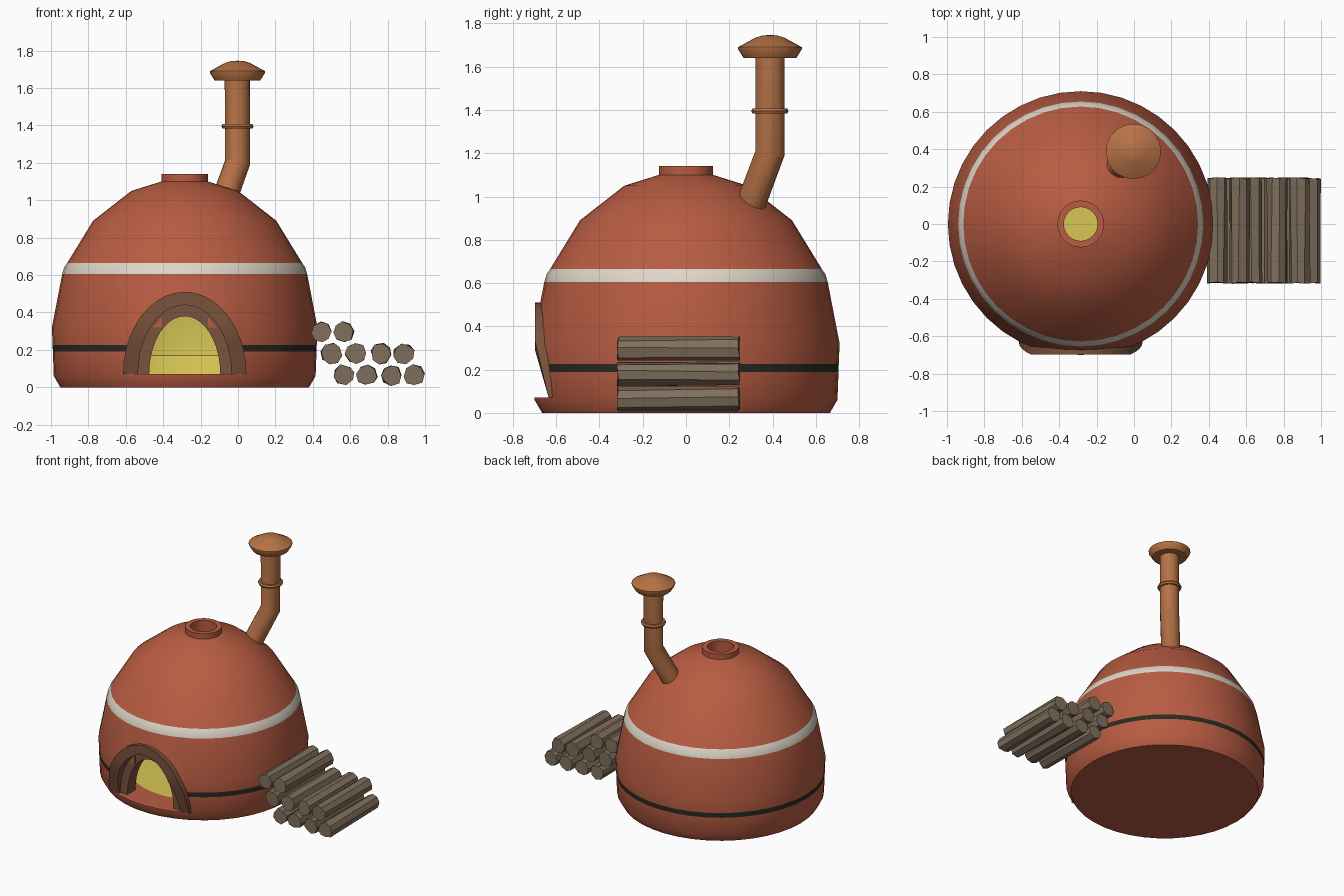
import bpy, bmesh, math, random
from mathutils import Vector, Matrix

random.seed(4)
cube = bpy.data.objects.get("Cube")
if cube:
    bpy.data.objects.remove(cube, do_unlink=True)

CX = -0.285      # centre of the dome in x
SILL = 0.07      # height of the doorway floor


def material(name, rgb):
    lin = [((c / 255 + 0.055) / 1.055) ** 2.4 for c in rgb] + [1]
    m = bpy.data.materials.new(name)
    m.use_nodes = True
    m.diffuse_color = lin
    m.node_tree.nodes["Principled BSDF"].inputs["Base Color"].default_value = lin
    return m


clay = material("clay red", (184, 92, 66))
cream = material("cream band", (222, 214, 200))
black = material("black band", (42, 42, 34))
glow = material("glowing yellow", (215, 198, 84))
copper = material("copper", (182, 114, 70))
timber = material("door timber", (122, 82, 60))
bark = material("log wood", (128, 111, 92))


def finish(name, bm, mats, smooth=None):
    bmesh.ops.remove_doubles(bm, verts=bm.verts, dist=1e-5)
    bmesh.ops.recalc_face_normals(bm, faces=bm.faces)
    mesh = bpy.data.meshes.new(name)
    bm.to_mesh(mesh)
    bm.free()
    for m in mats:
        mesh.materials.append(m)
    ob = bpy.data.objects.new(name, mesh)
    bpy.context.collection.objects.link(ob)
    if smooth:
        soften(ob, smooth)
    return ob


def activate(ob):
    bpy.ops.object.select_all(action='DESELECT')
    ob.select_set(True)
    bpy.context.view_layer.objects.active = ob


def soften(ob, degrees):
    activate(ob)
    bpy.ops.object.shade_smooth_by_angle(angle=math.radians(degrees))


def lathe(name, profile, centre, segs, mats, rule=None, smooth=35):
    """Revolve (radius, height) points; rule picks a slot per strip."""
    bm = bmesh.new()
    rings = []
    for r, z in profile:
        if r == 0:
            rings.append([bm.verts.new((*centre, z))] * segs)
            continue
        angles = [math.tau * i / segs for i in range(segs)]
        rings.append([bm.verts.new((centre[0] + r * math.cos(a),
                                    centre[1] + r * math.sin(a), z)) for a in angles])
    for k, (low, high) in enumerate(zip(rings, rings[1:])):
        for i in range(segs):
            j = (i + 1) % segs
            quad = list(dict.fromkeys((low[i], low[j], high[j], high[i])))
            f = bm.faces.new(quad)
            f.material_index = rule(k) if rule else 0
    return finish(name, bm, mats, smooth)


def arch_point(half, height, t, y):
    return (CX + half * math.cos(t), y, SILL + height * math.sin(t))


def prism(name, points, depth, mat):
    """Extrude a flat outline along +y."""
    bm = bmesh.new()
    face = bm.faces.new([bm.verts.new(p) for p in points])
    new = bmesh.ops.extrude_face_region(bm, geom=[face])["geom"]
    bmesh.ops.translate(bm, vec=(0, depth, 0),
                        verts=[v for v in new if isinstance(v, bmesh.types.BMVert)])
    return finish(name, bm, [mat] if mat else [])


def arch(name, outer, inner, front, back, steps=20):
    """Elliptical door surround with a four sided section."""
    bm = bmesh.new()
    sections = []
    for i in range(steps + 1):
        t = math.pi * i / steps
        sections.append([bm.verts.new(arch_point(*size, t, y)) for size, y in
                         ((outer, front(t)), (inner, front(t)), (inner, back), (outer, back))])
    for a, b in zip(sections, sections[1:]):
        for i in range(4):
            j = (i + 1) % 4
            bm.faces.new((a[i], a[j], b[j], b[i]))
    bm.faces.new(sections[0])
    bm.faces.new(sections[-1])
    return finish(name, bm, [timber], 35)


# Oven shell: outside, vent collar, then back down the inside to the floor
outside = [(0, 0), (.665, 0), (.70, .06), (.705, .19), (.706, .225), (.71, .32),
           (.655, .605), (.645, .64), (.628, .665), (.49, .89), (.285, 1.05), (.125, 1.10)]
collar = [(.125, 1.14), (.09, 1.14), (.09, 1.04)]
inside = [(.24, .98), (.42, .84), (.56, .6), (.61, .32), (.6, .17), (.56, .13),
          (.5, SILL), (0, SILL)]
first_inner = len(outside) + len(collar) - 1


def shell_colour(k):
    if k >= first_inner:
        return 3
    return {3: 2, 6: 1, 7: 1}.get(k, 0)


dome = lathe("oven_dome", outside + collar + inside, (CX, 0), 40,
             [clay, cream, black, glow], shell_colour, None)

# Doorway opening cut through the front wall
outline = [arch_point(.29, .40, math.pi * i / 20, -1) for i in range(21)]
cutter = prism("door_cutter", outline, .8, None)
cutter.hide_render = True
activate(dome)
cut = dome.modifiers.new("doorway", 'BOOLEAN')
cut.operation = 'DIFFERENCE'
cut.solver = 'EXACT'
cut.object = cutter
bpy.ops.object.modifier_apply(modifier=cut.name)
bpy.data.objects.remove(cutter, do_unlink=True)
soften(dome, 35)

# Door surround and recessed jamb
arch("door_surround", (.33, .44), (.25, .37),
     lambda t: -.635 - .062 * min(1, 1.7 * math.sin(t)), -.58)
arch("door_jamb", (.26, .38), (.19, .31), lambda t: -.625, -.53)

# Small clay wedges at the shoulders of the jamb
for side, label in ((1, "left"), (-1, "right")):
    corners = [(.17, .32), (.125, .32), (.125, .375)]
    prism("jamb_wedge_" + label, [(CX + side * x, -.632, z) for x, z in corners], .03, clay)

# Chimney pipe with an elbow
curve = bpy.data.curves.new("chimney_pipe", 'CURVE')
curve.dimensions = '3D'
curve.bevel_depth = .068
curve.bevel_resolution = 6
curve.use_fill_caps = True
path = curve.splines.new('POLY')
path.points.add(2)
for p, co in zip(path.points, ((-.088, .30, .965), (-.003, .388, 1.2), (-.003, .388, 1.66))):
    p.co = (*co, 1)
pipe = bpy.data.objects.new("chimney_pipe", curve)
bpy.context.collection.objects.link(pipe)
curve.materials.append(copper)
activate(pipe)
bpy.ops.object.convert(target='MESH')
soften(bpy.context.object, 25)

# Chimney ring and cap
flue = (-.003, .388)
lathe("chimney_ring", [(.06, 1.383), (.08, 1.383), (.086, 1.395), (.08, 1.407), (.06, 1.407)],
      flue, 20, [copper])
lathe("chimney_cap", [(0, 1.64), (.122, 1.64), (.148, 1.682), (.148, 1.69), (.065, 1.735),
                      (.03, 1.745), (0, 1.746)], flue, 20, [copper])

# Stacked firewood, slightly uneven
rows = [(.065, (.565, .69, .82, .94)), (.18, (.50, .63, .765, .885)), (.295, (.445, .565))]
for r, (z, xs) in enumerate(rows):
    for c, x in enumerate(xs):
        bm = bmesh.new()
        bmesh.ops.create_cone(bm, cap_ends=True, segments=8, radius1=.055, radius2=.055,
                              depth=.56)
        turn = Matrix.Rotation(math.pi / 2, 4, 'X') @ Matrix.Rotation(random.random(), 4, 'Z')
        bmesh.ops.transform(bm, matrix=Matrix.Translation((x, -.035, z)) @ turn, verts=bm.verts)
        for v in bm.verts:
            v.co += Vector([random.uniform(-.005, .005) for _ in range(3)])
        finish(f"log_{r + 1}_{c + 1}", bm, [bark])
